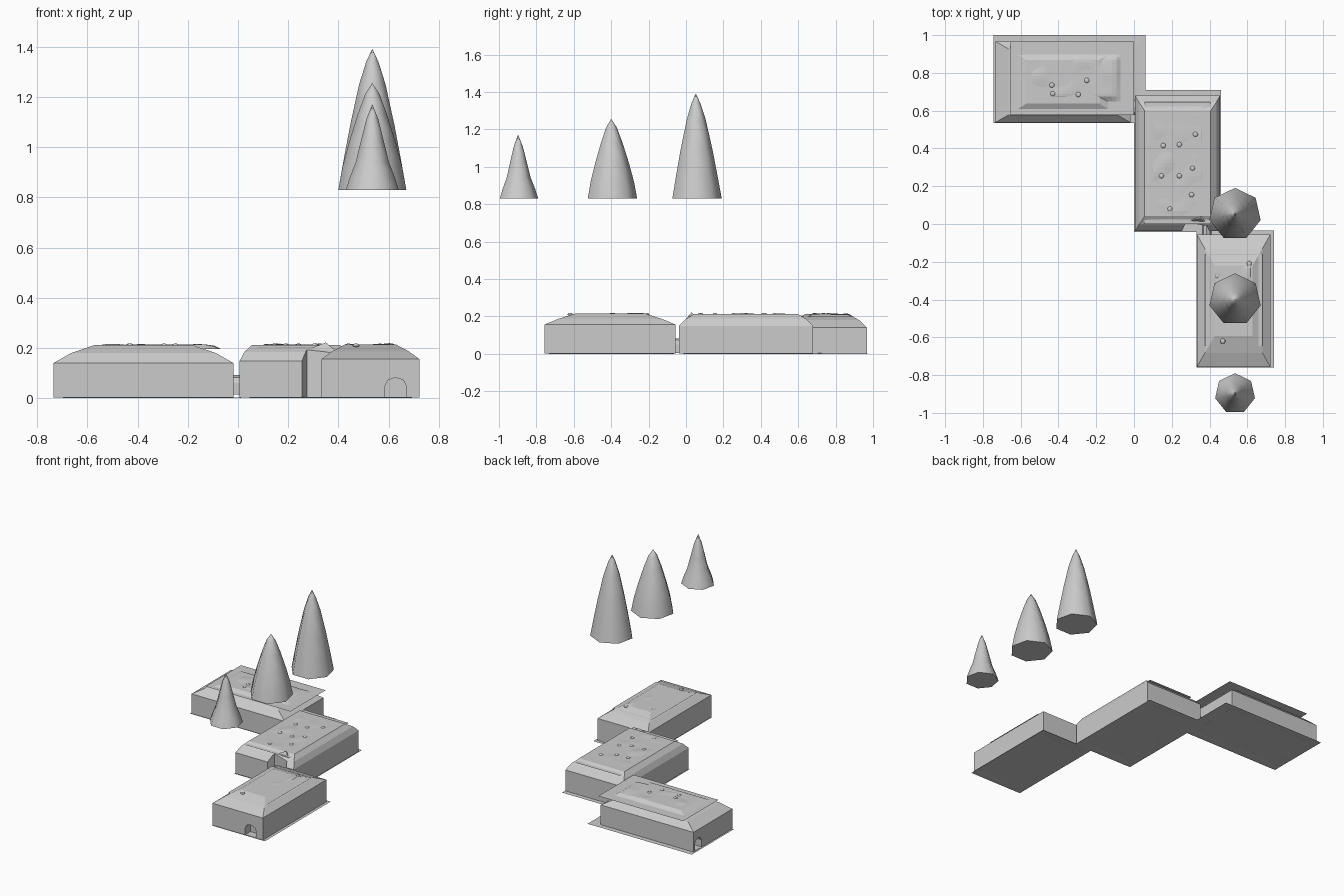
import bpy, bmesh, math
from mathutils import Vector, noise

if "Cube" in bpy.data.objects:
    bpy.data.objects.remove(bpy.data.objects["Cube"])


def finish(name, bm, smooth=None):
    bmesh.ops.recalc_face_normals(bm, faces=bm.faces[:])
    me = bpy.data.meshes.new(name)
    bm.to_mesh(me)
    bm.free()
    ob = bpy.data.objects.new(name, me)
    bpy.context.collection.objects.link(ob)
    if smooth:
        bpy.context.view_layer.objects.active = ob
        ob.select_set(True)
        bpy.ops.object.shade_smooth_by_angle(angle=math.radians(smooth))
        ob.select_set(False)
    return ob


def skin(bm, rings, caps=True):
    vs = [[bm.verts.new(p) for p in r] for r in rings]
    n = len(vs[0])
    for a, b in zip(vs, vs[1:]):
        for i in range(n):
            bm.faces.new((a[i], a[(i + 1) % n], b[(i + 1) % n], b[i]))
    if caps:
        bm.faces.new(vs[0][::-1])
        bm.faces.new(vs[-1])


# rooms: rectangular walls with a two-step sloped ceiling
def room(name, x0, x1, y0, y1, steps):
    bm = bmesh.new()
    skin(bm, [[(x0 + ix, y0 + iy, z), (x1 - ix, y0 + iy, z), (x1 - ix, y1 - iy, z), (x0 + ix, y1 - iy, z)]
              for ix, iy, z in steps])
    return finish(name, bm)


# thin sheets, flat at the rim and rough in the middle
def sheet(name, x0, x1, y0, y1, z, low, high, margin):
    bm = bmesh.new()
    bmesh.ops.create_grid(bm, x_segments=28, y_segments=28, size=0.5)
    for v in bm.verts:
        x = x0 + (v.co.x + 0.5) * (x1 - x0)
        y = y0 + (v.co.y + 0.5) * (y1 - y0)
        edge = min(x - x0, x1 - x, y - y0, y1 - y)
        t = max(0, min(1, (edge - margin) / 0.03))
        n = 0.5 + 0.5 * noise.noise(Vector((x * 9, y * 9, 3)))
        v.co = (x, y, z + t * (low + (high - low) * n))
    return finish(name, bm)


def prism(name, pts, offset):
    bm = bmesh.new()
    o = Vector(offset)
    skin(bm, [[Vector(p) for p in pts], [Vector(p) + o for p in pts]])
    return finish(name, bm)


def cut(target, cutter):
    cutter.hide_render = True
    cutter.hide_viewport = True
    m = target.modifiers.new("opening", 'BOOLEAN')
    m.operation = 'DIFFERENCE'
    m.solver = 'EXACT'
    m.object = cutter


back_room = room("back_room", -0.735, -0.018, 0.537, 0.967,
                 [(0, 0, 0.002), (0, 0, 0.14), (0.07, 0.04, 0.18), (0.165, 0.1, 0.212)])
middle_room = room("middle_room", 0.006, 0.456, -0.038, 0.68,
                   [(0, 0, 0.002), (0, 0, 0.148), (0.02, 0.035, 0.185), (0.05, 0.08, 0.212)])
front_room = room("front_room", 0.333, 0.722, -0.757, -0.055,
                  [(0, 0, 0.002), (0, 0, 0.156), (0.042, 0.075, 0.187), (0.095, 0.165, 0.215)])

# floors
sheet("back_floor", -0.745, 0.06, 0.535, 1.0, 0.0, 0.0, 0.005, 0.03)
sheet("middle_floor", 0.0, 0.46, -0.042, 0.71, 0.0, 0.0, 0.005, 0.03)
sheet("front_floor", 0.33, 0.74, -0.76, -0.035, 0.0, 0.0, 0.005, 0.03)

# ceiling sheets
sheet("back_ceiling", -0.655, 0.0, 0.578, 0.967, 0.197, 0.005, 0.025, 0.07)
sheet("middle_ceiling", 0.055, 0.405, 0.0, 0.645, 0.2, 0.005, 0.019, 0.02)
sheet("front_ceiling", 0.375, 0.68, -0.645, -0.16, 0.198, 0.004, 0.026, 0.04)

# arched doorways
arch = [(-0.042, 0.004), (0.042, 0.004), (0.042, 0.05), (0.03, 0.073), (0.0, 0.082), (-0.03, 0.073), (-0.042, 0.05)]
cut(front_room, prism("front_door_cutter", [(0.628 + u, -0.79, z) for u, z in arch], (0, 0.09, 0)))
cut(back_room, prism("back_door_cutter", [(-0.77, 0.915 + u * 0.9, z) for u, z in arch], (0.09, 0, 0)))

# corner recess of the middle room
cut(middle_room, prism("recess_cutter", [(0.245, -0.06, 0.004), (0.275, 0.01, 0.004),
                                         (0.385, -0.01, 0.004), (0.41, -0.06, 0.004)], (0, 0, 0.3)))

# short passages between rooms
prism("back_passage", [(-0.025, 0.62 + u, z + 0.01) for u, z in arch], (0.038, 0, 0))
prism("front_passage", [(0.385 + u * 0.6, -0.062, z) for u, z in arch], (0, 0.06, 0))

# rock ridge over the recess
prism("rock_ridge", [(0.27, 0.012, 0.19), (0.35, 0.03, 0.222), (0.40, -0.005, 0.18)], (0.01, 0.018, -0.02))

# ceiling stones
stones = [(0.155, 0.415), (0.325, 0.475), (0.24, 0.42), (0.145, 0.255), (0.24, 0.255), (0.31, 0.295),
          (0.305, 0.155), (0.19, 0.08), (-0.435, 0.735), (-0.43, 0.69), (-0.25, 0.76), (-0.295, 0.685),
          (0.44, -0.275), (0.61, -0.21), (0.47, -0.62)]
for i, (x, y) in enumerate(stones):
    bm = bmesh.new()
    bmesh.ops.create_icosphere(bm, subdivisions=2, radius=0.014)
    for v in bm.verts:
        v.co = Vector((x, y, 0.211)) + Vector((v.co.x, v.co.y, v.co.z * 0.5))
    finish(f"stone_{i}", bm, 60)

# floating seven-sided spikes
spikes = {
    "tall_spike": (0.052, [(0.139, 0.83), (0.117, 0.95), (0.09, 1.09), (0.054, 1.25), (0.025, 1.34), (0.001, 1.39)]),
    "middle_spike": (-0.4, [(0.139, 0.83), (0.122, 0.92), (0.095, 1.02), (0.06, 1.13), (0.03, 1.21), (0.001, 1.255)]),
    "small_spike": (-0.898, [(0.108, 0.83), (0.092, 0.88), (0.068, 0.94), (0.048, 1.02), (0.025, 1.11), (0.001, 1.17)]),
}
for name, (cy, prof) in spikes.items():
    bm = bmesh.new()
    skin(bm, [[(0.535 + r * math.sin(2 * math.pi * k / 7), cy + r * math.cos(2 * math.pi * k / 7), z)
               for k in range(7)] for r, z in prof])
    finish(name, bm, 60)
